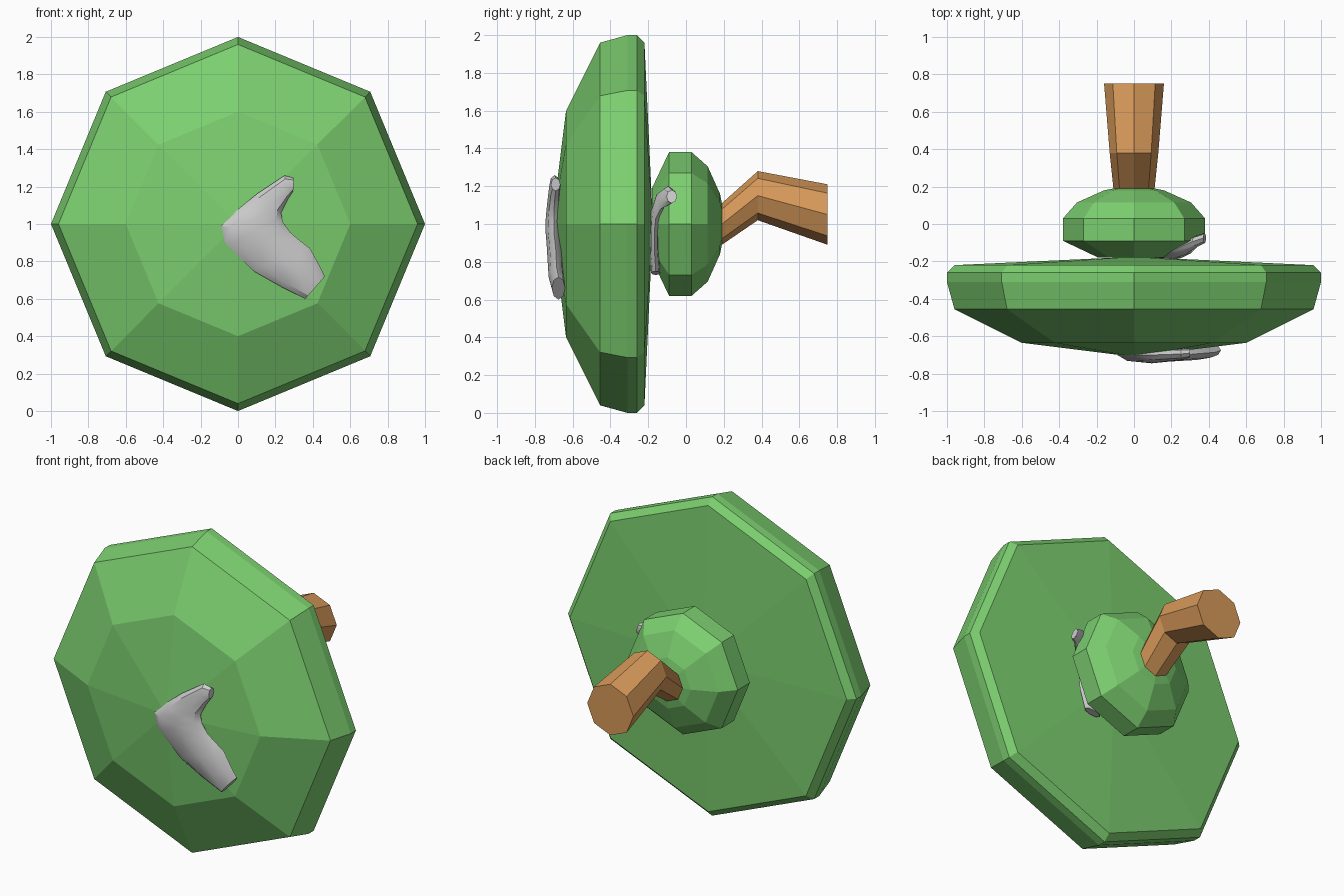
import bpy, bmesh
from math import cos, sin, pi
from mathutils import Vector

if "Cube" in bpy.data.objects:
    bpy.data.objects.remove(bpy.data.objects["Cube"])


def material(name, rgb):
    m = bpy.data.materials.new(name)
    m.diffuse_color = (*rgb, 1)
    m.use_nodes = True
    m.node_tree.nodes["Principled BSDF"].inputs["Base Color"].default_value = m.diffuse_color
    return m


def loft(name, rings, mat=None, smooth=None):
    """Skin a list of equal-sized point rings and cap both ends."""
    bm = bmesh.new()
    loops = [[bm.verts.new(p) for p in ring] for ring in rings]
    n = len(loops[0])
    for a, b in zip(loops, loops[1:]):
        for i in range(n):
            j = (i + 1) % n
            bm.faces.new((a[i], a[j], b[j], b[i]))
    bm.faces.new(loops[0])
    bm.faces.new(loops[-1])
    bmesh.ops.remove_doubles(bm, verts=bm.verts, dist=0.0005)
    bmesh.ops.recalc_face_normals(bm, faces=bm.faces)
    me = bpy.data.meshes.new(name)
    bm.to_mesh(me)
    bm.free()
    ob = bpy.data.objects.new(name, me)
    bpy.context.collection.objects.link(ob)
    if mat:
        me.materials.append(mat)
    if smooth:
        bpy.context.view_layer.objects.active = ob
        ob.select_set(True)
        bpy.ops.object.shade_smooth_by_angle(angle=smooth)
        ob.select_set(False)
    return ob


def octagon(y, r, z=1.0):
    return [(r * cos(i * pi / 4), y, z + r * sin(i * pi / 4)) for i in range(8)]


def slab(ax, az, bx, bz, y, d):
    """Oval ring spanning outline points a and b, with half depth d along y."""
    a, b = Vector((ax, y, az)), Vector((bx, y, bz))
    mid, half = (a + b) / 2, (a - b) / 2
    return [mid + half * cos(i * pi / 4) + Vector((0, d * sin(i * pi / 4), 0))
            for i in range(8)]


green = material("green", (0.2, 0.62, 0.16))
tan = material("tan", (0.68, 0.32, 0.1))

# Large eight-sided disc
loft("front_disc", [octagon(y, r) for y, r in (
    (-0.71, 0.0001), (-0.635, 0.6), (-0.455, 0.96), (-0.31, 1.0),
    (-0.26, 1.0), (-0.22, 0.96), (-0.175, 0.0001))], green)

# Rounded hub behind the disc
loft("rear_hub", [octagon(y, r) for y, r in (
    (-0.18, 0.19), (-0.09, 0.38), (0.03, 0.38), (0.115, 0.305),
    (0.18, 0.16), (0.19, 0.11))], green)

# Bent, flaring stem
loft("stem", [octagon(y, r, z) for y, r, z in (
    (0.15, 0.105, 0.97), (0.19, 0.11, 1.0), (0.38, 0.13, 1.15),
    (0.75, 0.16, 1.05))], tan)

# Bent grey form on the front of the disc
loft("front_bent_form", [slab(*s) for s in (
    (0.30, 1.245, 0.295, 1.175, -0.69, 0.025),
    (0.25, 1.26, 0.265, 1.13, -0.695, 0.03),
    (0.10, 1.16, 0.23, 1.06, -0.70, 0.035),
    (-0.01, 1.07, 0.24, 1.01, -0.70, 0.042),
    (-0.09, 0.99, 0.28, 0.955, -0.70, 0.045),
    (-0.07, 0.90, 0.32, 0.92, -0.695, 0.044),
    (0.08, 0.75, 0.385, 0.87, -0.69, 0.043),
    (0.23, 0.665, 0.44, 0.77, -0.685, 0.042),
    (0.36, 0.60, 0.465, 0.72, -0.675, 0.035))], smooth=0.6)

# Hooked grey form between disc and hub
loft("rear_bent_form", [slab(*s) for s in (
    (0.37, 1.18, 0.385, 1.11, -0.075, 0.028),
    (0.31, 1.20, 0.35, 1.10, -0.095, 0.032),
    (0.22, 1.17, 0.32, 1.08, -0.135, 0.03),
    (0.12, 1.09, 0.28, 1.03, -0.16, 0.028),
    (0.08, 0.98, 0.27, 0.96, -0.168, 0.024),
    (0.09, 0.86, 0.26, 0.87, -0.168, 0.024),
    (0.12, 0.73, 0.23, 0.75, -0.16, 0.024))], smooth=0.6)
